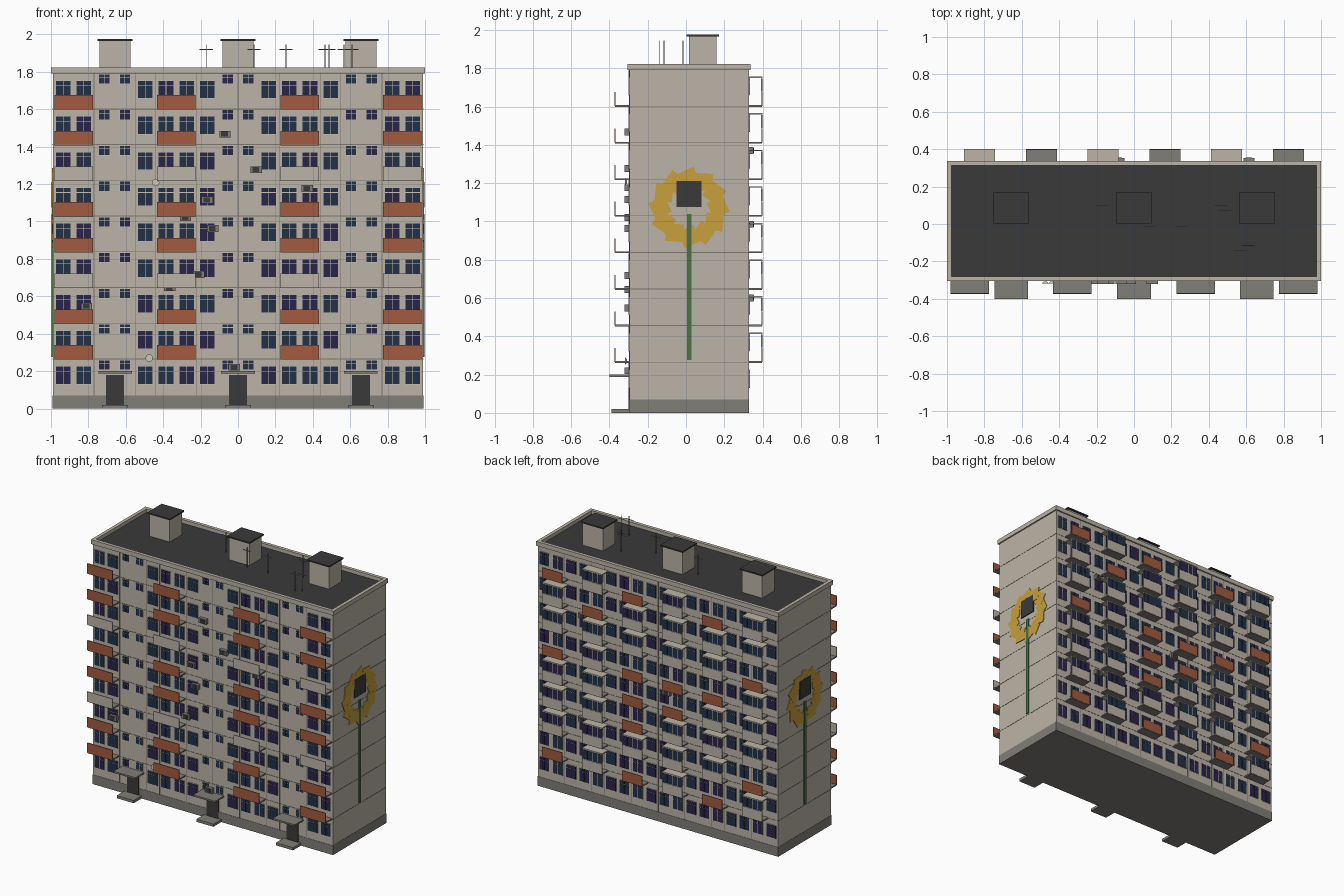
import bpy, bmesh, math, random
from mathutils import Matrix, Vector

if "Cube" in bpy.data.objects:
    bpy.data.objects.remove(bpy.data.objects["Cube"])

random.seed(4)
COLOURS = {
    "wall_beige": (0.50, 0.455, 0.385),
    "plinth_grey": (0.22, 0.21, 0.185),
    "roof_dark": (0.042, 0.042, 0.042),
    "panel_red": (0.36, 0.105, 0.05),
    "glass_blue": (0.016, 0.03, 0.062),
    "glass_violet": (0.022, 0.018, 0.065),
    "frame_pale": (0.60, 0.57, 0.50),
    "petal_yellow": (0.58, 0.35, 0.045),
    "stem_green": (0.065, 0.17, 0.06),
    "seam_grey": (0.20, 0.185, 0.16),
}
NAMES = list(COLOURS)
MATS = []
for n, c in COLOURS.items():
    m = bpy.data.materials.new(n)
    m.diffuse_color = (*c, 1)
    m.use_nodes = True
    m.node_tree.nodes["Principled BSDF"].inputs["Base Color"].default_value = m.diffuse_color
    MATS.append(m)

parts = {}


def box(part, mat, x0, x1, y0, y1, z0, z1, rot=None):
    """Add a box to a named part; rot is an optional placement matrix."""
    bm = parts.setdefault(part, bmesh.new())
    mtx = Matrix.Translation(((x0 + x1) / 2, (y0 + y1) / 2, (z0 + z1) / 2))
    mtx = mtx @ Matrix.Diagonal((abs(x1 - x0), abs(y1 - y0), abs(z1 - z0), 1))
    if rot is not None:
        mtx = rot @ mtx
    geo = bmesh.ops.create_cube(bm, size=1, matrix=mtx)
    for f in {f for v in geo["verts"] for f in v.link_faces}:
        f.material_index = NAMES.index(mat)


YF, YB = -0.295, 0.328          # front and back wall planes
YC = (YF + YB) / 2
FLOORS = [0.074 + 0.191 * k for k in range(10)]
TOP = FLOORS[9]
COLS = [(i - 8.5) * 0.11 for i in range(18)]


def on_wall(part, mat, x0, x1, out0, out1, z0, z1, side):
    """Box measured outwards from the front (-1) or back (+1) wall."""
    base = YF if side < 0 else YB
    box(part, mat, x0, x1, base + side * out0, base + side * out1, z0, z1)


# Main block, plinth and roof
box("building_body", "wall_beige", -0.99, 0.99, YF, YB, 0.07, TOP)
box("plinth", "plinth_grey", -0.992, 0.992, YF - 0.002, YB + 0.002, 0, 0.07)
box("roof", "roof_dark", -0.98, 0.98, YF + 0.01, YB - 0.01, TOP - 0.01, TOP + 0.003)
for s in (-1, 1):
    box("parapet", "wall_beige", s * 0.975, s, -0.305, 0.338, 1.79, 1.823)
box("parapet", "wall_beige", -0.975, 0.975, -0.305, -0.28, 1.79, 1.823)
box("parapet", "wall_beige", -0.975, 0.975, 0.313, 0.338, 1.79, 1.823)

# Panel seams
for z in FLOORS[1:9]:
    box("floor_seams", "seam_grey", -0.9915, 0.9915, YF - 0.0015, YB + 0.0015,
        z - 0.002, z + 0.002)
for side in (-1, 1):
    for x in (0, 0.22, 0.44, 0.55, 0.77):
        for s in ((-1, 1) if x else (1,)):
            on_wall("upright_seams", "seam_grey", s * x - 0.0015, s * x + 0.0015,
                    0, 0.0015, 0.07, TOP, side)


def window(x, z0, z1, w, side, part):
    """Pale backing plate with two casements and a transom light over each."""
    glass = "glass_violet" if random.random() < 0.35 else "glass_blue"
    on_wall(part, "frame_pale", x - w / 2, x + w / 2, 0, 0.004, z0, z1, side)
    zt = z1 - 0.026 if z1 - z0 > 0.07 else z1 - 0.018
    for s in (-1, 1):
        xa, xb = x + s * 0.0015, x + s * (w / 2 - 0.001)
        xa, xb = min(xa, xb), max(xa, xb)
        on_wall(part, glass, xa, xb, 0.003, 0.006, z0 + 0.002, zt - 0.0015, side)
        on_wall(part, glass, xa, xb, 0.003, 0.006, zt + 0.0015, z1 - 0.002, side)


# Windows: stair columns on the front sit half a storey higher
for k in range(9):
    z = FLOORS[k]
    for i, x in enumerate(COLS):
        if i in (2, 3, 8, 9, 14, 15):
            window(x, z + 0.133, z + 0.186, 0.056, -1, "stair_windows")
        else:
            window(x, z + 0.055, z + 0.152, 0.08, -1, "front_windows")
        window(x, z + 0.055, z + 0.152, 0.08, 1, "back_windows")

# Front balconies: slab plus front panel, every third floor beige
for k in range(1, 9):
    z = FLOORS[k]
    mat = "wall_beige" if k % 3 == 0 else "panel_red"
    for x in (-0.878, -0.33, 0.33, 0.878):
        on_wall("front_balcony_slabs", "plinth_grey", x - 0.104, x + 0.104,
                0, 0.076, z - 0.004, z + 0.005, -1)
        on_wall("front_balcony_panels", mat, x - 0.104, x + 0.104,
                0.073, 0.079, z, z + 0.074, -1)

# Back balconies: open red ones, glazed beige ones with a cover slab
RED = {0: (8, 5, 1), 1: (7,), 2: (8, 5, 4, 3, 1), 3: (5, 4), 4: (8, 5, 1), 5: (6, 2)}
for c in range(6):
    x = 0.825 - 0.33 * c
    for k in range(1, 9):
        z, red = FLOORS[k], k in RED[c]
        a, b = x - 0.083, x + 0.083
        on_wall("back_balcony_slabs", "plinth_grey", a, b, 0, 0.07, z - 0.004, z + 0.005, 1)
        on_wall("back_balcony_panels", "panel_red" if red else "wall_beige", a, b,
                0.067, 0.072, z, z + 0.074, 1)
        if not red:
            on_wall("balcony_covers", "wall_beige", a, b, 0, 0.072, z + 0.147, z + 0.154, 1)
            on_wall("balcony_glazing", "frame_pale", a, b, 0.066, 0.069, z + 0.074, z + 0.147, 1)
            glass = random.choice(("glass_blue", "glass_blue", "glass_violet"))
            for j in range(4):
                xa = a + 0.003 + j * 0.0405
                on_wall("balcony_glazing", glass, xa, xa + 0.0375, 0.065, 0.071,
                        z + 0.077, z + 0.144, 1)

# Entrances and stair huts
for x in (-0.657, 0, 0.657):
    on_wall("entrance_doors", "roof_dark", x - 0.048, x + 0.048, 0, 0.006, 0.02, 0.18, -1)
    on_wall("entrance_canopies", "plinth_grey", x - 0.09, x + 0.09, 0, 0.105, 0.188, 0.2, -1)
    on_wall("entrance_steps", "plinth_grey", x - 0.07, x + 0.07, 0, 0.095, 0, 0.02, -1)
    box("roof_huts", "wall_beige", x - 0.083, x + 0.083, 0.015, 0.16, TOP, 1.965)
    box("hut_caps", "roof_dark", x - 0.093, x + 0.093, 0.003, 0.172, 1.965, 1.975)

# Roof aerials
for x, y in ((-0.17, 0.1), (0.086, -0.015), (0.257, -0.015), (0.465, 0.1),
             (0.487, 0.07), (0.567, -0.14), (0.61, -0.115)):
    box("aerials", "seam_grey", x - 0.002, x + 0.002, y - 0.002, y + 0.002, TOP, 1.945)
    box("aerials", "seam_grey", x - 0.035, x + 0.035, y - 0.0015, y + 0.0015, 1.918, 1.921)


# Cooling units and dishes
def cooler(x, z, side):
    on_wall("cooling_units", "plinth_grey", x - 0.03, x + 0.03, 0, 0.025, z - 0.018, z + 0.018, side)
    on_wall("cooling_units", "roof_dark", x - 0.02, x + 0.016, 0.02, 0.027, z - 0.013, z + 0.013, side)


for x, z in ((-0.07, 1.467), (0.097, 1.277), (0.37, 1.176), (-0.165, 1.115), (-0.135, 0.963),
             (-0.28, 1.02), (-0.21, 0.717), (-0.365, 0.645), (-0.02, 0.22), (-0.81, 0.547)):
    cooler(x, z, -1)
for x, z in ((0.615, 1.37), (-0.08, 0.985), (0.615, 0.6)):
    cooler(x, z, 1)
for x, z in ((-0.44, 1.208), (-0.475, 0.27)):
    bm = parts.setdefault("dishes", bmesh.new())
    geo = bmesh.ops.create_cone(bm, cap_ends=True, segments=12, radius1=0.008, radius2=0.02, depth=0.012,
                                matrix=Matrix.Translation((x, YF - 0.018, z)) @ Matrix.Rotation(math.pi / 2, 4, "X"))
    for f in bm.faces:
        f.material_index = NAMES.index("frame_pale")

# Painted flower on both end walls
for s in (-1, 1):
    hub = Matrix.Translation((s * 0.99, YC, 1.073))
    for i in range(12):
        place = (hub @ Matrix.Rotation(i * math.pi / 6, 4, "X")
                 @ Matrix.Translation((0, 0, 0.152)) @ Matrix.Rotation(math.radians(25), 4, "X"))
        # slightly stepped thickness keeps overlapping petals clean
        t = 0.004 + 0.0004 * (i % 3)
        box("flower_petals", "petal_yellow", -t, t, -0.046, 0.046, -0.046, 0.046, place)
    box("flower_stem", "stem_green", s * 0.99, s * 0.996, YC - 0.012, YC + 0.012, 0.275, 1.04)
    box("flower_centre", "roof_dark", s * 0.99, s * 0.997, YC - 0.065, YC + 0.065, 1.075, 1.21)

# Turn the collected parts into objects
for name, bm in parts.items():
    bmesh.ops.recalc_face_normals(bm, faces=bm.faces)
    used = sorted({f.material_index for f in bm.faces})
    for f in bm.faces:
        f.material_index = used.index(f.material_index)
    me = bpy.data.meshes.new(name)
    bm.to_mesh(me)
    bm.free()
    for i in used:
        me.materials.append(MATS[i])
    bpy.context.collection.objects.link(bpy.data.objects.new(name, me))
